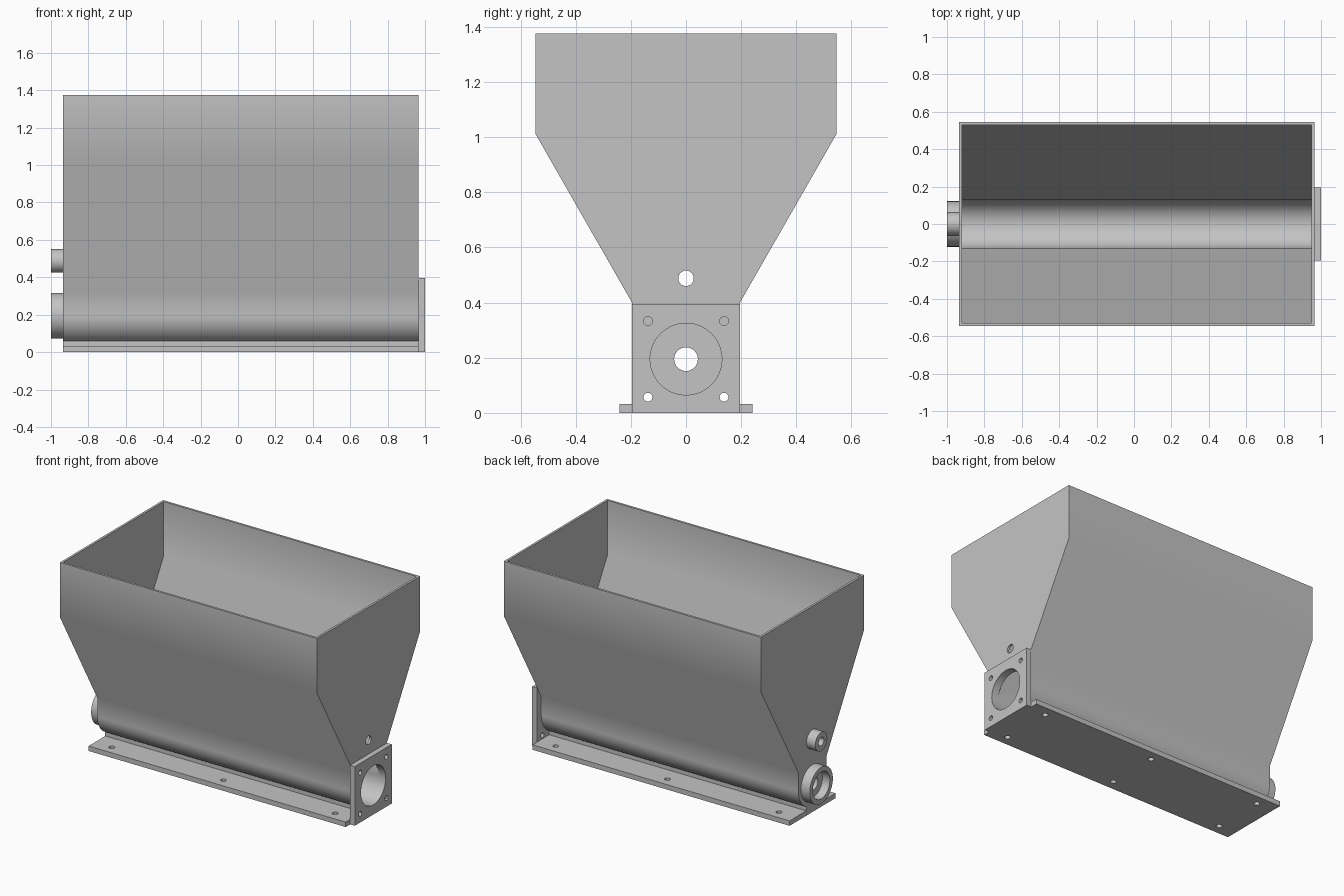
import bpy, bmesh, math

cube = bpy.data.objects.get("Cube")
if cube:
    bpy.data.objects.remove(cube, do_unlink=True)

grey = bpy.data.materials.new("light_grey")
grey.use_nodes = True
grey.diffuse_color = (0.55, 0.55, 0.55, 1)
grey.node_tree.nodes["Principled BSDF"].inputs["Base Color"].default_value = (0.55, 0.55, 0.55, 1)

X0, X1 = -0.935, 0.965      # outer ends of the trough
WALL = 0.015
AXIS_Z = 0.195              # auger axis height
AGITATOR_Z = 0.488          # upper shaft height


def prism(name, outline, x0, x1):
    """Extrude a (y, z) outline along x."""
    bm = bmesh.new()
    face = bm.faces.new([bm.verts.new((x0, y, z)) for y, z in outline])
    res = bmesh.ops.extrude_face_region(bm, geom=[face])
    verts = [v for v in res["geom"] if isinstance(v, bmesh.types.BMVert)]
    bmesh.ops.translate(bm, verts=verts, vec=(x1 - x0, 0, 0))
    bmesh.ops.recalc_face_normals(bm, faces=bm.faces)
    mesh = bpy.data.meshes.new(name)
    bm.to_mesh(mesh)
    bm.free()
    mesh.materials.append(grey)
    obj = bpy.data.objects.new(name, mesh)
    bpy.context.collection.objects.link(obj)
    return obj


def box(name, x0, x1, half_y, z0, z1):
    return prism(name, [(-half_y, z0), (half_y, z0), (half_y, z1), (-half_y, z1)], x0, x1)


def arc(r, y, z, start, end, n):
    return [(y + r * math.cos(start + (end - start) * i / n),
             z + r * math.sin(start + (end - start) * i / n)) for i in range(n + 1)]


def rod(name, r, x0, x1, z, y=0, n=64):
    return prism(name, arc(r, y, z, 0, math.tau, n)[:-1], x0, x1)


def trough(r, neck_z, half_y, shoulder_z, top_z):
    """Round-bottomed trough that flares into a straight rim."""
    return (arc(r, 0, AXIS_Z, math.pi, math.tau, 40)
            + [(r, neck_z), (half_y, shoulder_z), (half_y, top_z),
               (-half_y, top_z), (-half_y, shoulder_z), (-r, neck_z)])


def activate(obj):
    bpy.ops.object.select_all(action="DESELECT")
    obj.select_set(True)
    bpy.context.view_layer.objects.active = obj


def cut(obj, *cutters):
    activate(obj)
    for c in cutters:
        mod = obj.modifiers.new("cut", "BOOLEAN")
        mod.operation, mod.solver, mod.object = "DIFFERENCE", "EXACT", c
        bpy.ops.object.modifier_apply(modifier=mod.name)
        bpy.data.objects.remove(c, do_unlink=True)


# Hopper with open top, auger outlet and shaft holes in the end walls
hopper = prism("hopper", trough(0.15, 0.32, 0.545, 1.01, 1.375), X0, X1)
cut(hopper,
    prism("cavity", trough(0.13, 0.318, 0.53, 1.014, 1.5), X0 + WALL, X1 - WALL),
    rod("outlet", 0.13, 0.8, 1.1, AXIS_Z, n=80),
    rod("auger_hole", 0.043, -1.1, -0.8, AXIS_Z, n=32),
    rod("agitator_hole", 0.028, -1.2, 1.2, AGITATOR_Z, n=32))

# Bearing bosses on the closed end
auger_boss = rod("auger_boss", 0.122, -1.0, X0, AXIS_Z)
cut(auger_boss,
    rod("bearing_seat", 0.09, -1.1, -0.945, AXIS_Z),
    rod("shaft_hole", 0.043, -1.1, -0.8, AXIS_Z, n=32))
agitator_boss = rod("agitator_boss", 0.063, -1.0, X0, AGITATOR_Z, n=48)
cut(agitator_boss, rod("shaft_hole", 0.028, -1.1, -0.8, AGITATOR_Z, n=32))

# Square outlet flange with four bolt holes
flange = box("outlet_flange", X1, 1.0, 0.195, 0, 0.395)
cut(flange, rod("bore", 0.13, 0.9, 1.1, AXIS_Z, n=80),
    *[rod("bolt_hole", 0.016, 0.9, 1.1, AXIS_Z + dz, dy, 24)
      for dy in (-0.138, 0.138) for dz in (-0.138, 0.138)])

# Base plate with mounting holes, and the rib that carries the trough
base = box("base_plate", X0, X1, 0.242, 0, 0.033)
drills = []
for x in (-0.81, 0.015, 0.84):
    for y in (-0.175, 0.175):
        bpy.ops.mesh.primitive_cylinder_add(vertices=24, radius=0.018, depth=0.2, location=(x, y, 0))
        drills.append(bpy.context.object)
cut(base, *drills)
rib = box("support_rib", X0, X1, 0.066, 0.033, 0.06)
cut(rib, rod("rib_bore", 0.14, -1.1, 1.1, AXIS_Z))

for part in (hopper, auger_boss, agitator_boss, flange, base, rib):
    activate(part)
    part.data.materials.clear()
    part.data.materials.append(grey)
    for poly in part.data.polygons:
        poly.material_index = 0
    bpy.ops.object.shade_smooth_by_angle(angle=math.radians(30))
